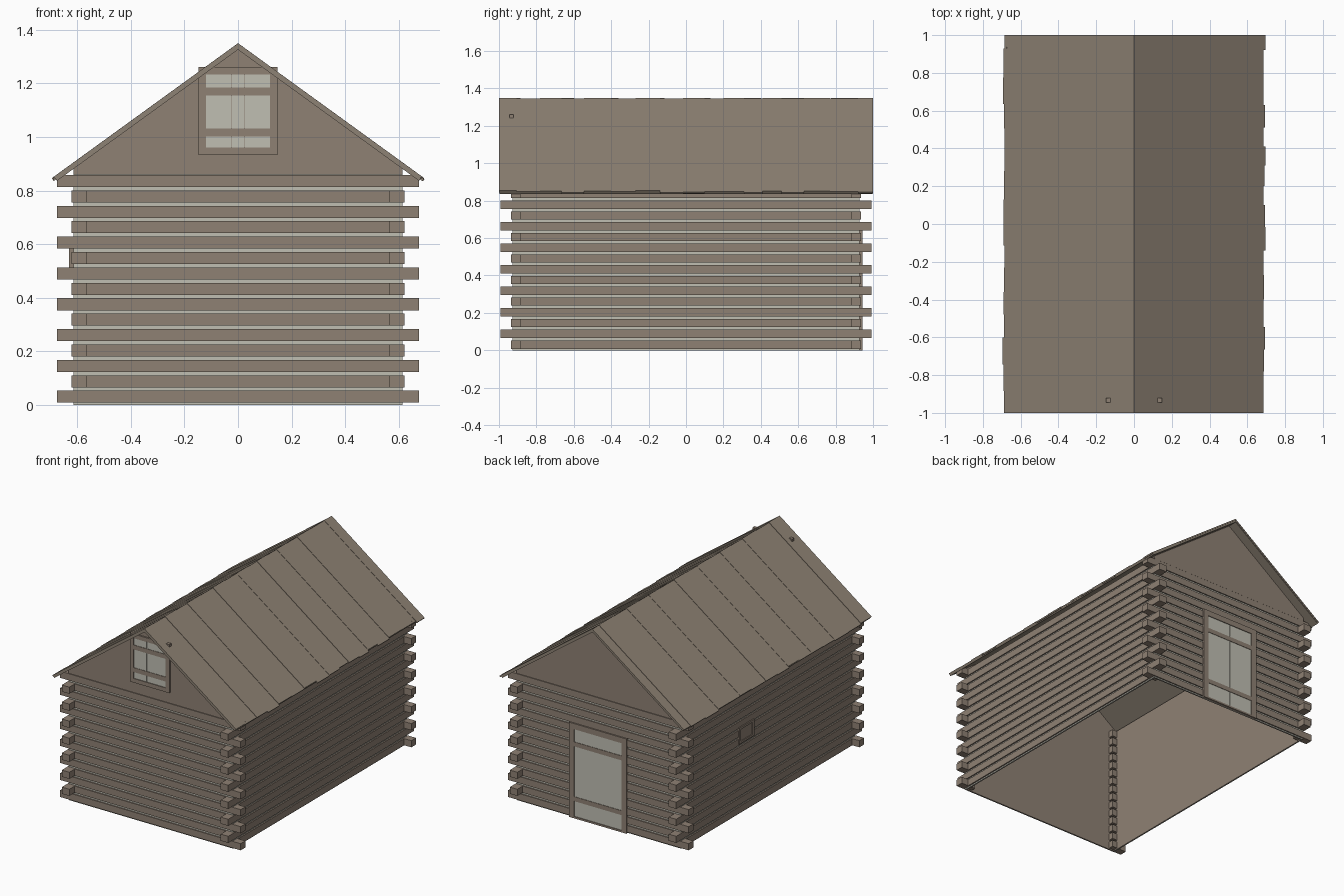
import bpy, bmesh, random

random.seed(4)
cube = bpy.data.objects.get("Cube")
if cube:
    bpy.data.objects.remove(cube)


def material(name, rgb):
    m = bpy.data.materials.new(name)
    m.use_nodes = True
    m.diffuse_color = (*rgb, 1)
    m.node_tree.nodes["Principled BSDF"].inputs["Base Color"].default_value = (*rgb, 1)
    return m


LOG = material("log_brown", (0.275, 0.22, 0.174))
ROOF = material("roof_brown", (0.27, 0.225, 0.176))
PALE = material("pale_grey", (0.53, 0.52, 0.45))


def prism(bm, pts, y0, y1):
    """Extrude an x-z outline from y0 to y1."""
    a = [bm.verts.new((x, y0, z)) for x, z in pts]
    b = [bm.verts.new((x, y1, z)) for x, z in pts]
    bm.faces.new(a)
    bm.faces.new(b[::-1])
    n = len(pts)
    for i in range(n):
        j = (i + 1) % n
        bm.faces.new((a[i], b[i], b[j], a[j]))


def box(bm, xs, ys, zs):
    (x0, x1), (z0, z1) = xs, zs
    prism(bm, [(x0, z0), (x1, z0), (x1, z1), (x0, z1)], *ys)


def finish(name, bm, mat):
    bmesh.ops.recalc_face_normals(bm, faces=bm.faces)
    me = bpy.data.meshes.new(name)
    bm.to_mesh(me)
    bm.free()
    me.materials.append(mat)
    ob = bpy.data.objects.new(name, me)
    bpy.context.scene.collection.objects.link(ob)
    return ob


def span(s, a, b):
    return tuple(sorted((s * a, s * b)))


# Main sizes: log faces, inner faces of log ends, tips of log ends
X_OUT, X_IN, X_TIP = 0.622, 0.566, 0.675
Y_OUT, Y_IN, Y_TIP = 0.936, 0.886, 0.993
TOP = 0.86

# Logs: shallow faces on the walls, crossing square ends at the corners
logs = bmesh.new()
for row in range(15):
    z = 0.008 + 0.0575 * row
    zs = (z, z + 0.045)
    for s in (-1, 1):
        box(logs, (-X_IN, X_IN), span(s, Y_OUT - 0.012, Y_OUT), zs)
        box(logs, span(s, X_OUT - 0.012, X_OUT), (-Y_IN, Y_IN), zs)
        for t in (-1, 1):
            if row % 2 == 0:
                box(logs, span(s, X_IN, X_TIP), span(t, Y_IN, Y_OUT), zs)
            else:
                box(logs, span(s, X_IN, X_OUT), span(t, Y_IN, Y_TIP), zs)
finish("wall_logs", logs, LOG)

# Pale chinking behind the logs and brown lining inside
chink, lining = bmesh.new(), bmesh.new()
for s in (-1, 1):
    box(chink, (-0.613, 0.613), span(s, 0.922, 0.928), (0, TOP))
    box(chink, span(s, 0.607, 0.613), (-0.922, 0.922), (0, TOP))
    box(lining, (-0.607, 0.607), span(s, 0.918, 0.922), (0, TOP))
    box(lining, span(s, 0.603, 0.607), (-0.918, 0.918), (0, TOP))
finish("chinking", chink, PALE)
finish("inner_lining", lining, LOG)

# Gables
gables = bmesh.new()
for s in (-1, 1):
    prism(gables, [(-0.613, TOP), (0.613, TOP), (0.613, 0.882), (0, 1.326), (-0.613, 0.882)],
          *span(s, 0.918, 0.934))
finish("gables", gables, LOG)

# Roof: a deck under planks of uneven length and height
SLOPE, SIN, COS = 0.7246, 0.587, 0.81


def slope_slab(bm, s, ridge, length, thick, y0, y1):
    eave = ridge - SLOPE * length
    prism(bm, [(0, ridge), (s * length, eave),
               (s * (length - thick * SIN), eave - thick * COS),
               (0, ridge - thick / COS)], y0, y1)


SEAMS = {
    1: [-1, -.905, -.78, -.665, -.545, -.4, -.27, -.14, -.015, .1, .2, .31, .41, .51, .63, .77, .92, 1],
    -1: [-1, -.885, -.745, -.6, -.48, -.36, -.23, -.115, .005, .13, .28, .4, .505, .635, .775, .93, 1],
}
deck, planks = bmesh.new(), bmesh.new()
for s, ys in SEAMS.items():
    slope_slab(deck, s, 1.341, 0.683, 0.0125, -0.998, 0.998)
    for i, (y0, y1) in enumerate(zip(ys, ys[1:])):
        ridge = 1.350 - 0.003 * (i % 2) - random.uniform(0, 0.001)
        slope_slab(planks, s, ridge, random.uniform(0.684, 0.697), 0.010, y0, y1)
finish("roof_deck", deck, ROOF)
finish("roof_planks", planks, ROOF)


def opening(name, side, half, z0, z1, rim, sill, bars, seams):
    """Framed boarded opening on the front (-1) or back (1) wall."""
    frame, boards, rails = bmesh.new(), bmesh.new(), bmesh.new()
    ys = span(side, 0.922, 0.944)
    for s in (-1, 1):
        box(frame, span(s, half - rim, half), ys, (z0, z1))
    inner = half - rim
    box(frame, (-inner, inner), ys, (z1 - rim, z1))
    box(frame, (-inner, inner), ys, (z0, z0 + sill))
    edges = [-inner] + seams + [inner]
    for a, b in zip(edges, edges[1:]):
        box(boards, (a + 0.001, b - 0.001), span(side, 0.930, 0.939), (z0 + sill, z1 - rim))
    for z in bars:
        box(rails, (-inner, inner), span(side, 0.934, 0.942), (z - 0.015, z + 0.015))
    finish(name + "_frame", frame, LOG)
    finish(name + "_boards", boards, PALE)
    finish(name + "_rails", rails, LOG)


# Loft hatch at the front, door at the back
opening("loft_hatch", -1, 0.148, 0.932, 1.26, 0.028, 0.028, (1.017, 1.17), [-0.025, 0.025])
opening("back_door", 1, 0.215, 0.0, 0.64, 0.038, 0.012, (0.13, 0.5), [0.0])

# Small side window
window = bmesh.new()
wx = (-0.63, -0.61)
for ys in ((0.17, 0.19), (0.31, 0.33)):
    box(window, wx, ys, (0.48, 0.59))
for zs in ((0.48, 0.495), (0.575, 0.59)):
    box(window, wx, (0.19, 0.31), zs)
box(window, (-0.625, -0.61), (0.19, 0.31), (0.495, 0.575))
finish("side_window", window, LOG)
